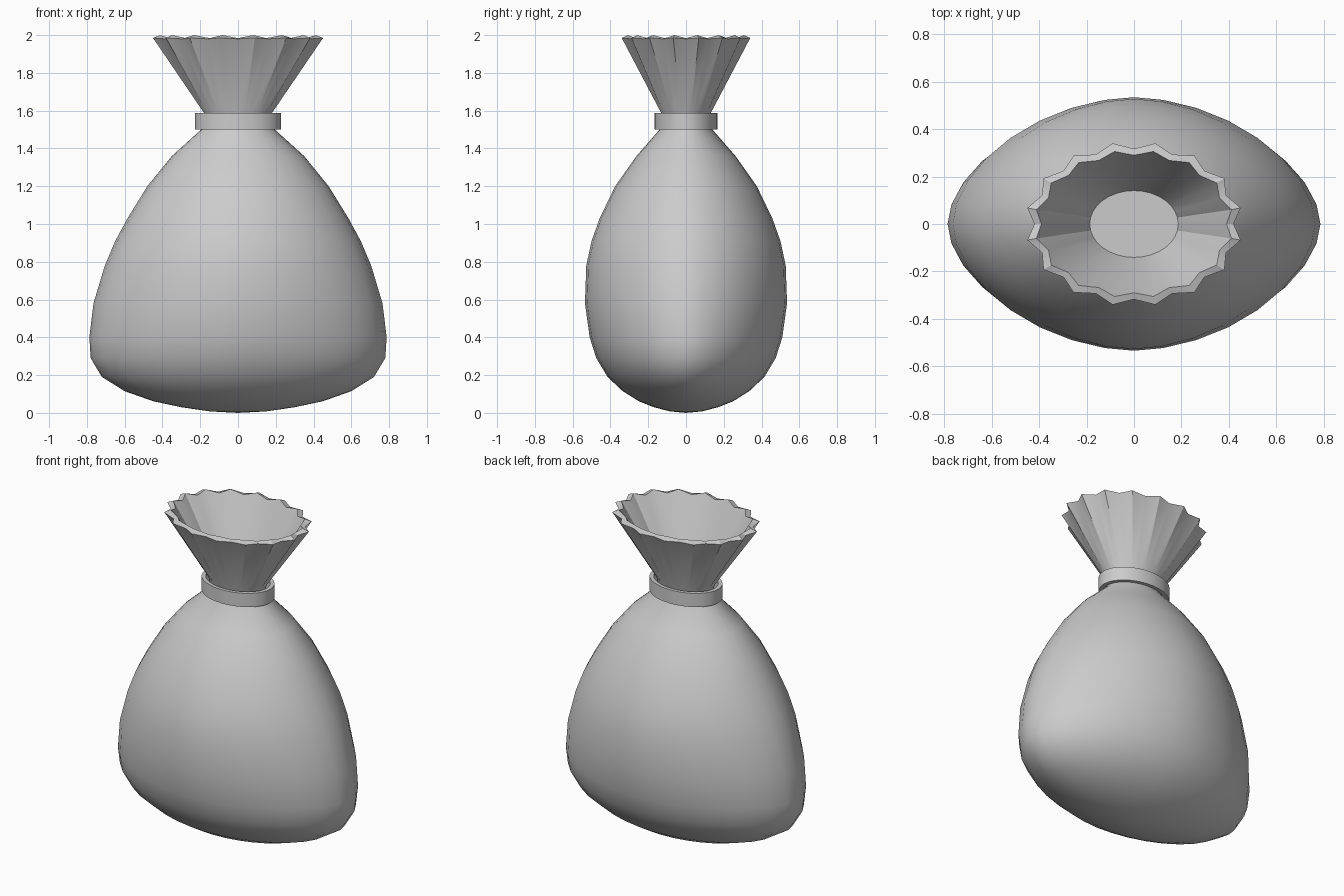
import bpy, bmesh, math

if "Cube" in bpy.data.objects:
    bpy.data.objects.remove(bpy.data.objects["Cube"])

SEG = 32


def loop_points(rx, ry, z, n=2.0, flute=0.0, dz=0.0):
    """Superelliptic ring; odd points are fold peaks, even points are pulled in."""
    pts = []
    for i in range(SEG):
        a = 2 * math.pi * i / SEG
        c, s = math.cos(a), math.sin(a)
        k = 1.0 if i % 2 else 1.0 - flute
        x = math.copysign(abs(c) ** (2 / n), c) * rx * k
        y = math.copysign(abs(s) ** (2 / n), s) * ry * k
        pts.append((x, y, z if i % 2 else z - dz))
    return pts


def skin(name, rings, bottom=None, top=None, closed=False, angle=30):
    """Bridge rings into a surface, with optional end points or a closed section."""
    bm = bmesh.new()
    vs = [[bm.verts.new(p) for p in r] for r in rings]
    pairs = list(zip(vs, vs[1:]))
    if closed:
        pairs.append((vs[-1], vs[0]))
    for a, b in pairs:
        for i in range(SEG):
            j = (i + 1) % SEG
            bm.faces.new((a[i], a[j], b[j], b[i]))
    for ring, z in ((vs[0], bottom), (vs[-1], top)):
        if z is not None:
            p = bm.verts.new((0, 0, z))
            for i in range(SEG):
                bm.faces.new((p, ring[i], ring[(i + 1) % SEG]))
    bmesh.ops.recalc_face_normals(bm, faces=bm.faces)
    me = bpy.data.meshes.new(name)
    bm.to_mesh(me)
    bm.free()
    ob = bpy.data.objects.new(name, me)
    bpy.context.collection.objects.link(ob)
    bpy.ops.object.select_all(action='DESELECT')
    ob.select_set(True)
    bpy.context.view_layer.objects.active = ob
    bpy.ops.object.shade_smooth_by_angle(angle=math.radians(angle))
    return ob


# Bag: full body, pinched neck, fluted mouth and the recess inside it
body = [
    (.15, .085, .008, 2), (.30, .17, .03, 1.95), (.45, .25, .062, 1.9),
    (.60, .335, .115, 1.85), (.72, .415, .19, 1.8), (.78, .475, .29, 1.8),
    (.787, .51, .40, 1.8), (.765, .535, .58, 1.8), (.705, .528, .78, 1.82),
    (.65, .50, .91, 1.85), (.585, .457, 1.03, 1.88), (.48, .375, 1.20, 1.92),
    (.35, .262, 1.36, 1.96), (.195, .14, 1.50, 2), (.172, .128, 1.545, 2),
]
rings = [loop_points(*r) for r in body]
rings += [
    loop_points(.185, .135, 1.59, flute=.02),
    loop_points(.459, .347, 1.985, flute=.085, dz=.005),
    loop_points(.420, .312, 2.0, flute=.07, dz=.016),
    loop_points(.187, .141, 1.64),
]
skin("bag", rings, bottom=0.0, top=1.64)

# Tie: flat band around the neck
skin("tie_band", [
    loop_points(.228, .167, 1.50), loop_points(.228, .167, 1.587),
    loop_points(.203, .145, 1.587), loop_points(.203, .145, 1.50),
], closed=True)
